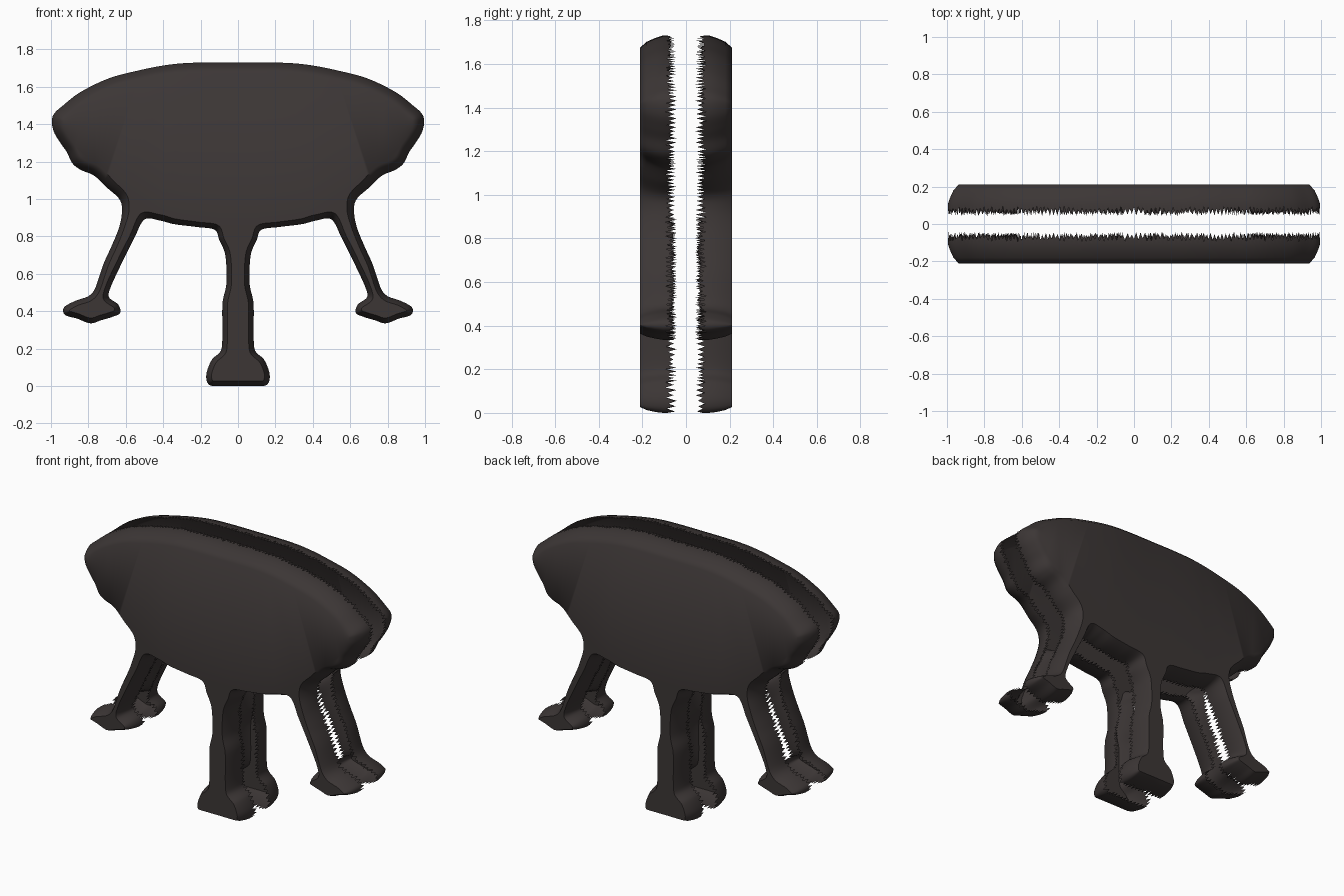
import bpy, bmesh, math, random
from mathutils import Vector

if "Cube" in bpy.data.objects:
    bpy.data.objects.remove(bpy.data.objects["Cube"])

random.seed(4)

# Right half of the outline (x, z), clockwise from the top centre to the bottom centre
HALF = [(0, 1.73), (0.16, 1.73), (0.30, 1.725), (0.42, 1.71), (0.54, 1.685), (0.66, 1.655),
        (0.76, 1.615), (0.86, 1.56), (0.935, 1.50), (0.98, 1.46), (0.995, 1.42), (0.985, 1.36),
        (0.95, 1.30), (0.915, 1.25), (0.885, 1.19), (0.84, 1.155), (0.77, 1.125), (0.70, 1.06),
        (0.635, 1.00), (0.62, 0.94), (0.635, 0.85), (0.675, 0.75), (0.72, 0.65), (0.765, 0.52),
        (0.80, 0.48), (0.87, 0.455), (0.93, 0.42), (0.925, 0.38), (0.86, 0.36), (0.79, 0.335),
        (0.73, 0.352), (0.67, 0.37), (0.63, 0.39), (0.64, 0.435), (0.69, 0.475), (0.68, 0.53),
        (0.62, 0.66), (0.555, 0.79), (0.50, 0.89), (0.42, 0.885), (0.34, 0.865), (0.22, 0.85),
        (0.125, 0.835), (0.10, 0.78), (0.068, 0.70), (0.062, 0.55), (0.083, 0.44), (0.088, 0.20),
        (0.14, 0.14), (0.168, 0.07), (0.165, 0.02), (0.14, 0.0), (0, 0)]
OUTLINE = [Vector(p) for p in HALF] + [Vector((-x, z)) for x, z in HALF[-2:0:-1]]

TOOTH = 0.011          # spacing of samples along the torn rim
# (depth from the middle plane, share of the full inset) for each ring of the rounded wall
RINGS = [(0.105, 0.0), (0.14, 0.2), (0.18, 0.52), (0.21, 1.0)]


def inset(points, share):
    """Moves every outline point inward; the thin legs get a smaller inset."""
    result = []
    for i, p in enumerate(points):
        a = (p - points[i - 1]).normalized()
        b = (points[(i + 1) % len(points)] - p).normalized()
        n = Vector((a.y + b.y, -a.x - b.x)).normalized()
        miter = min(1.25, 1 / max(0.3, n.dot(Vector((a.y, -a.x)))))
        t = min(1, max(0, (p.y - 0.85) / 0.25))
        result.append(p + n * share * miter * (0.027 + 0.028 * t))
    return result


def resample(points):
    """Smooth closed curve through the points, sampled alike on every ring."""
    result = []
    n = len(points)
    for i in range(n):
        p0, p1, p2, p3 = (points[(i + k) % n] for k in (-1, 0, 1, 2))
        steps = max(2, 2 * round((OUTLINE[(i + 1) % n] - OUTLINE[i]).length / TOOTH / 2))
        limit = (p2 - p1).length * 1.2
        m1, m2 = (p2 - p0) / 2, (p3 - p1) / 2
        m1, m2 = (m * min(1, limit / max(m.length, 1e-6)) for m in (m1, m2))
        for s in range(steps):
            t = s / steps
            result.append(p1 * (2*t**3 - 3*t**2 + 1) + m1 * (t**3 - 2*t**2 + t)
                          + p2 * (3*t**2 - 2*t**3) + m2 * (t**3 - t**2))
    return result


def build_shell(name, side, material):
    """One hollow half: flat face, rounded wall, torn inner rim."""
    bm = bmesh.new()
    base = resample(OUTLINE)
    # torn rim: teeth alternate between long and short
    rim = []
    for i, p in enumerate(base):
        depth = random.uniform(0.042, 0.06) if i % 2 else random.uniform(0.075, 0.095)
        rim.append(bm.verts.new((p.x, side * depth, max(p.y, 0))))
    rings = [rim]
    for depth, share in RINGS:
        rings.append([bm.verts.new((p.x, side * depth, max(p.y, 0)))
                      for p in resample(inset(OUTLINE, share))])
    count = len(base)
    for low, high in zip(rings, rings[1:]):
        for i in range(count):
            j = (i + 1) % count
            quad = [low[i], low[j], high[j], high[i]]
            bm.faces.new(quad if side < 0 else quad[::-1])
    # flat outer face
    bm.faces.new(rings[-1] if side > 0 else rings[-1][::-1])
    bm.normal_update()
    cap = max(bm.faces, key=lambda f: len(f.verts))
    # keep the walls and the flat face pointing outward
    if cap.normal.y * side < 0:
        bmesh.ops.reverse_faces(bm, faces=[cap])
    wall = next(f for f in bm.faces if f is not cap and f.calc_center_median().z > 1.7)
    if wall.normal.z < 0:
        bmesh.ops.reverse_faces(bm, faces=[f for f in bm.faces if f is not cap])
    bmesh.ops.triangulate(bm, faces=[cap])
    mesh = bpy.data.meshes.new(name)
    bm.to_mesh(mesh)
    bm.free()
    mesh.materials.append(material)
    obj = bpy.data.objects.new(name, mesh)
    bpy.context.collection.objects.link(obj)
    bpy.ops.object.select_all(action='DESELECT')
    obj.select_set(True)
    bpy.context.view_layer.objects.active = obj
    bpy.ops.object.shade_smooth_by_angle(angle=math.radians(50))
    return obj


charcoal = bpy.data.materials.new("charcoal_brown")
charcoal.diffuse_color = (0.045, 0.037, 0.036, 1)
charcoal.use_nodes = True
charcoal.node_tree.nodes["Principled BSDF"].inputs["Base Color"].default_value = charcoal.diffuse_color

build_shell("front_shell", -1, charcoal)
build_shell("back_shell", 1, charcoal)
